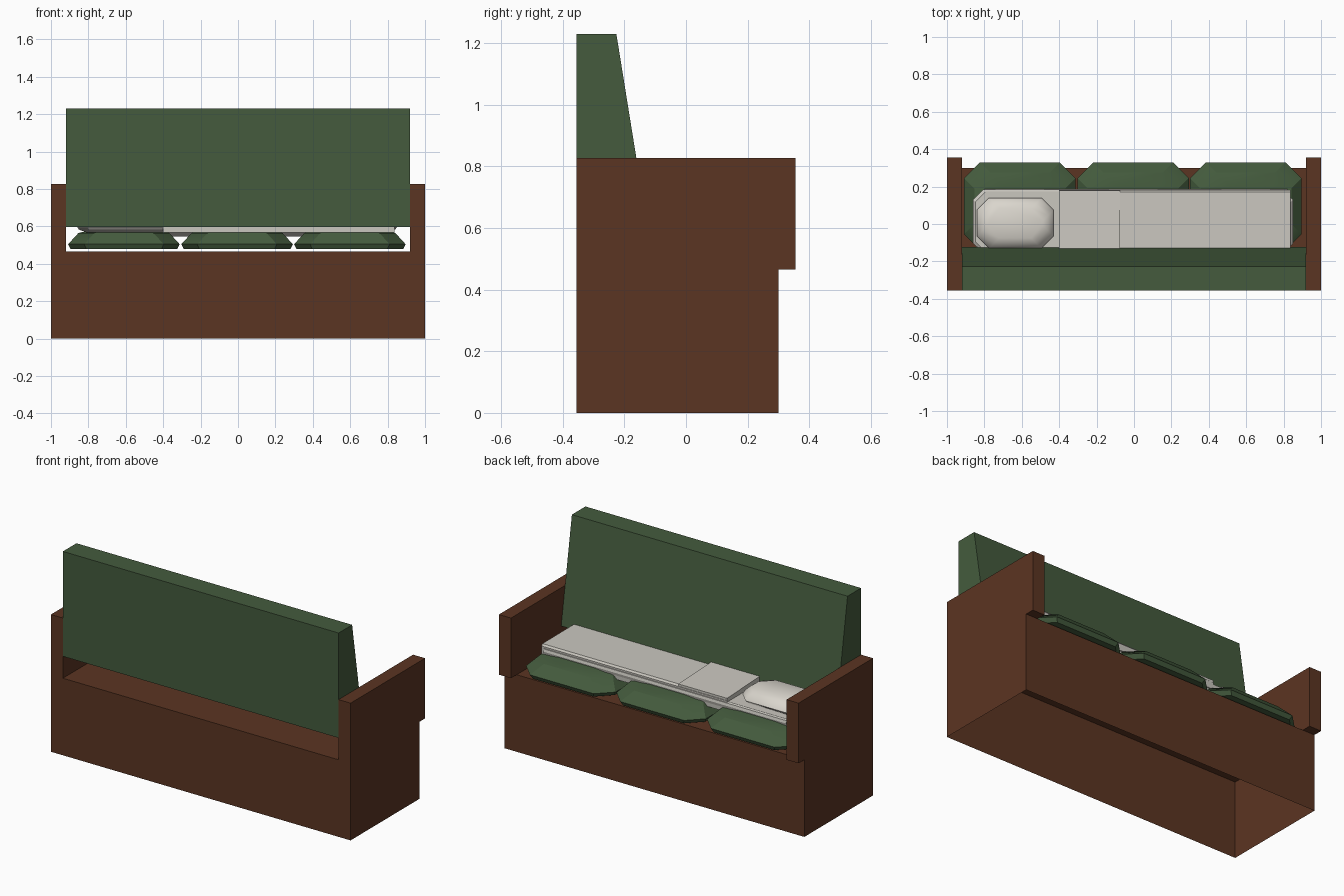
import bpy, bmesh

if "Cube" in bpy.data.objects:
    bpy.data.objects.remove(bpy.data.objects["Cube"])


def material(name, rgb):
    m = bpy.data.materials.new(name)
    m.diffuse_color = (*rgb, 1)
    m.use_nodes = True
    m.node_tree.nodes["Principled BSDF"].inputs["Base Color"].default_value = m.diffuse_color
    return m


WOOD = material("brown wood", (0.105, 0.035, 0.016))
GREEN = material("green fabric", (0.058, 0.105, 0.047))
SHEET = material("grey linen", (0.59, 0.57, 0.52))
PILLOW = material("pale pillow", (0.70, 0.67, 0.61))


def finish(name, bm, mat, smooth=None):
    bmesh.ops.recalc_face_normals(bm, faces=bm.faces)
    me = bpy.data.meshes.new(name)
    bm.to_mesh(me)
    bm.free()
    me.materials.append(mat)
    ob = bpy.data.objects.new(name, me)
    bpy.context.collection.objects.link(ob)
    if smooth:
        bpy.ops.object.select_all(action='DESELECT')
        ob.select_set(True)
        bpy.context.view_layer.objects.active = ob
        bpy.ops.object.shade_smooth_by_angle(angle=smooth)
    return ob


def prism(name, profile, x0, x1, mat, open_bottom=False):
    """Extrude a (y, z) profile along x."""
    bm = bmesh.new()
    a = [bm.verts.new((x0, y, z)) for y, z in profile]
    b = [bm.verts.new((x1, y, z)) for y, z in profile]
    bm.faces.new(a)
    bm.faces.new(b[::-1])
    n = len(profile)
    for i in range(n):
        j = (i + 1) % n
        bm.faces.new((a[i], b[i], b[j], a[j]))
    bmesh.ops.recalc_face_normals(bm, faces=bm.faces)
    if open_bottom:
        low = [f for f in bm.faces if f.calc_center_median().z < 0.001]
        bmesh.ops.delete(bm, geom=low, context='FACES')
    return finish(name, bm, mat)


def rect(y0, y1, z0, z1):
    return [(y0, z0), (y1, z0), (y1, z1), (y0, z1)]


def pad(name, x0, x1, y0, y1, chamfer, rings, mat, smooth=None):
    """Stack chamfered rectangles given as (z, inset)."""
    bm = bmesh.new()
    loops = []
    for z, s in rings:
        l, r, f, b = x0 + s, x1 - s, y0 + s, y1 - s
        c = chamfer
        pts = [(l + c, f), (r - c, f), (r, f + c), (r, b - c),
               (r - c, b), (l + c, b), (l, b - c), (l, f + c)]
        loops.append([bm.verts.new((x, y, z)) for x, y in pts])
    for lo, hi in zip(loops, loops[1:]):
        for i in range(8):
            j = (i + 1) % 8
            bm.faces.new((lo[i], lo[j], hi[j], hi[i]))
    bm.faces.new(loops[0][::-1])
    bm.faces.new(loops[-1])
    return finish(name, bm, mat, smooth)


# Wooden frame: hollow base with overhanging arms
prism("base", rect(-0.355, 0.30, 0, 0.465), -1, 1, WOOD, open_bottom=True)
for side, x0 in (("left", -1.0), ("right", 0.92)):
    prism(side + "_arm", rect(-0.355, 0.355, 0.465, 0.828), x0, x0 + 0.08, WOOD)

# Sloped backrest floating above the seat
prism("backrest", [(-0.355, 0.597), (-0.124, 0.597), (-0.226, 1.23), (-0.355, 1.23)],
      -0.92, 0.92, GREEN)

# Three seat cushions
for i, cx in enumerate((-0.61, -0.005, 0.598)):
    pad(f"seat_cushion_{i + 1}", cx - 0.298, cx + 0.298, -0.14, 0.33, 0.085,
        [(0.48, 0.012), (0.505, 0), (0.565, 0.055), (0.58, 0.12)], GREEN, 0.5)

# Mattress sheet
pad("mattress", -0.86, 0.85, -0.16, 0.185, 0.055,
    [(0.568, 0.05), (0.583, 0.01), (0.595, 0), (0.607, 0.012)], SHEET, 0.5)

# Blanket, its rolled hem and the turned-down fold
prism("blanket", [(-0.16, 0.568), (0.15, 0.568), (0.178, 0.545), (0.181, 0.615),
                  (0.172, 0.626), (-0.16, 0.628)], -0.40, 0.838, SHEET)
prism("blanket_hem", [(0.17, 0.568), (0.184, 0.572), (0.188, 0.588),
                      (0.184, 0.603), (0.17, 0.607)], -0.80, 0.82, SHEET)
prism("blanket_fold", [(-0.16, 0.62), (0.18, 0.61), (0.18, 0.63), (-0.16, 0.645)],
      -0.40, -0.075, SHEET)

# Pillow
pad("pillow", -0.84, -0.43, -0.13, 0.14, 0.065,
    [(0.604, 0.02), (0.625, 0), (0.645, 0.008), (0.668, 0.03), (0.682, 0.055)],
    PILLOW, 1.0)
